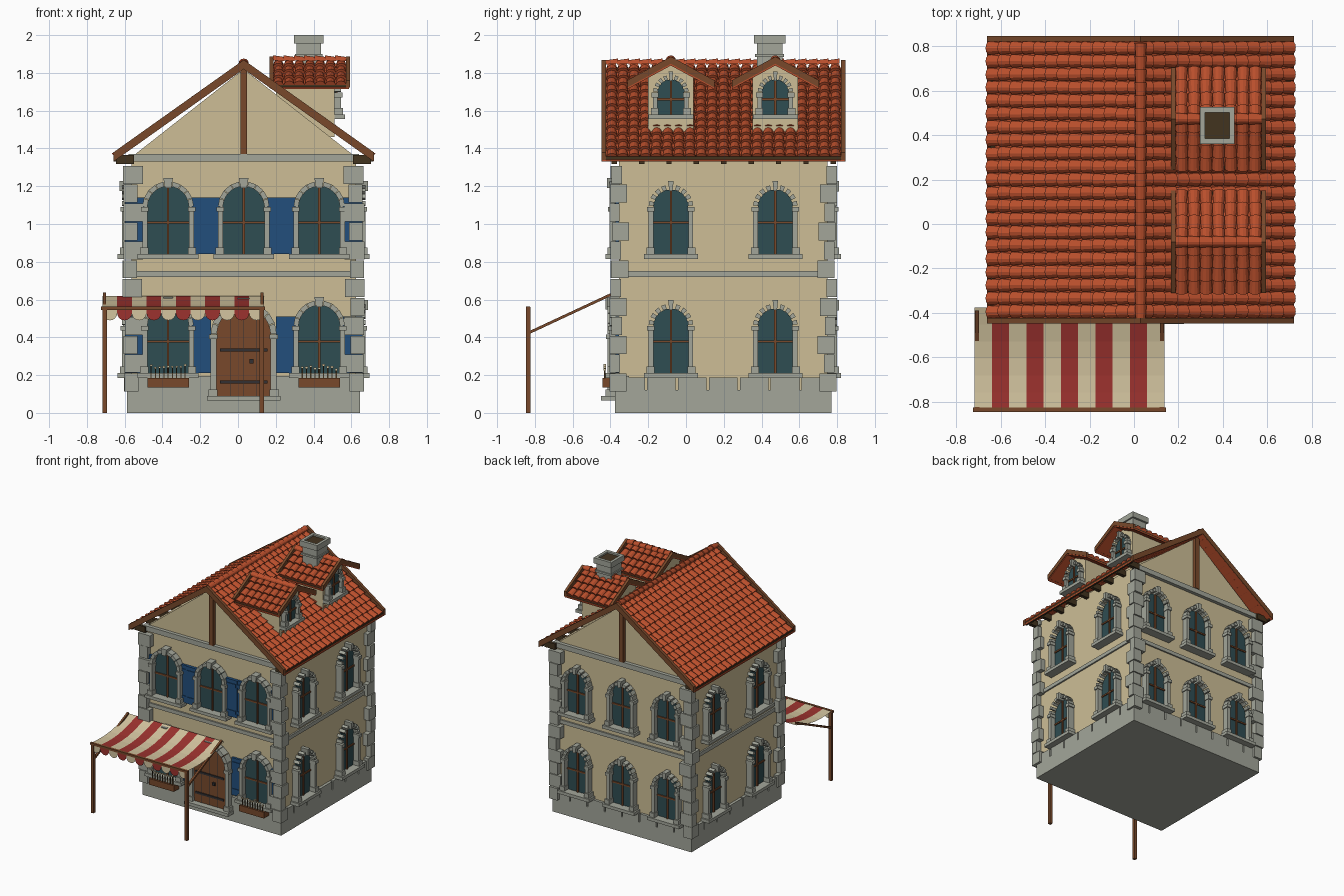
import bpy, bmesh, math, random
from mathutils import Matrix, Vector

if "Cube" in bpy.data.objects:
    bpy.data.objects.remove(bpy.data.objects["Cube"])

random.seed(3)
I = Matrix.Identity(4)


def material(name, r, g, b):
    lin = [((c / 255 + 0.055) / 1.055) ** 2.4 for c in (r, g, b)]
    m = bpy.data.materials.new(name)
    m.diffuse_color = (*lin, 1)
    m.use_nodes = True
    m.node_tree.nodes["Principled BSDF"].inputs["Base Color"].default_value = m.diffuse_color
    return m


WALL = material("cream plaster", 205, 190, 150)
STONE = material("grey stone", 163, 166, 154)
BLUE = material("blue paint", 34, 78, 124)
WOOD = material("brown wood", 120, 73, 43)
DARK = material("dark wood", 66, 51, 31)
TILE = material("terracotta", 188, 80, 45)
RED = material("red cloth", 156, 50, 46)
GLASS = material("teal glass", 47, 77, 82)
CLOTH = material("cream cloth", 212, 197, 160)
IRON = material("dark iron", 50, 48, 50)


class Part:
    """Collects simple solids into one named object."""
    all = []

    def __init__(self, name, mat):
        self.name, self.mat, self.bm = name, mat, bmesh.new()
        Part.all.append(self)

    def loft(self, a, b, M=I):
        va = [self.bm.verts.new(M @ Vector(p)) for p in a]
        vb = [self.bm.verts.new(M @ Vector(p)) for p in b]
        n = len(va)
        self.bm.faces.new(va)
        self.bm.faces.new(vb[::-1])
        for i in range(n):
            j = (i + 1) % n
            self.bm.faces.new((va[i], vb[i], vb[j], va[j]))

    def prism(self, pts, y0, y1, M=I):
        self.loft([(x, y0, z) for x, z in pts], [(x, y1, z) for x, z in pts], M)

    def box(self, x0, x1, y0, y1, z0, z1, M=I):
        self.prism([(x0, z0), (x1, z0), (x1, z1), (x0, z1)], y0, y1, M)

    def sheet(self, pts):
        self.bm.faces.new([self.bm.verts.new(p) for p in pts])

    def finish(self):
        bmesh.ops.recalc_face_normals(self.bm, faces=self.bm.faces)
        me = bpy.data.meshes.new(self.name)
        self.bm.to_mesh(me)
        me.materials.append(self.mat)
        bpy.context.collection.objects.link(bpy.data.objects.new(self.name, me))


CX, CY, HX, HY = 0.03, 0.197, 0.595, 0.552      # wall centre and half sizes
C = Matrix.Translation((CX, CY, 0))


def facing(x, y, deg):                          # local frame on a wall, outward = -y
    return Matrix.Translation((x, y, 0)) @ Matrix.Rotation(math.radians(deg), 4, 'Z')


# Walls with gables, foundation, string course, cornices
walls = Part("walls", WALL)
walls.prism([(-HX, 0.05), (HX, 0.05), (HX, 1.36), (0.58, 1.365), (0, 1.82), (-0.58, 1.365), (-HX, 1.36)], -HY, HY, C)
base = Part("foundation", STONE)
base.box(-0.617, 0.617, -0.573, 0.573, 0, 0.12, C)
base.box(-0.617, 0.617, -0.573, -0.5, 0.12, 0.195, C)
for deg, half, out in ((90, 0.573, 0.617), (-90, 0.573, 0.617), (180, 0.617, 0.573)):
    M = C @ facing(0, 0, deg)
    n = 7 if half < 0.6 else 8
    w = 2 * half / n
    for i in range(n):
        base.box(-half + i * w + 0.006, -half + (i + 1) * w - 0.006, -out, -out + 0.06, 0.12, 0.188, M)
bands = Part("stone_bands", STONE)
bands.box(-0.607, 0.607, -0.564, 0.564, 0.72, 0.75, C)
for s in (-1, 1):
    bands.box(-0.61, 0.61, s * 0.54, s * 0.58, 1.33, 1.37, C)

# Corner quoins, alternating long and short
quoins = Part("corner_quoins", STONE)
for sx in (-1, 1):
    for sy in (-1, 1):
        for i in range(12):
            lx, ly = (0.105, 0.055) if i % 2 else (0.075, 0.09)
            ox, oy = 0.636 + random.uniform(-0.008, 0.006), 0.597 + random.uniform(-0.008, 0.006)
            quoins.box(sx * (ox - lx), sx * ox, sy * (oy - ly), sy * oy, 0.113 + i * 0.1, 0.208 + i * 0.1, C)

# Windows
glass = Part("window_glass", GLASS)
bars = Part("window_bars", WOOD)
stone = Part("window_surrounds", STONE)


def arch(r, zb, zs, n=12):
    return [(-r, zb), (r, zb)] + [(r * math.cos(math.pi * i / n), zs + r * math.sin(math.pi * i / n)) for i in range(n + 1)]


def surround(M, r, zb, zs, jw, d, gap):
    for s in (-1, 1):
        stone.box(s * r, s * (r + jw), -d, 0, zb, zs, M)
        stone.box(s * (r - 0.005), s * (r + jw + 0.012), -d - 0.01, 0, zb, zb + 0.035, M)
        stone.box(s * (r - 0.005), s * (r + jw + 0.008), -d - 0.008, 0, zs - 0.025, zs, M)
    n, ro = 9, r + jw
    for i in range(n):
        a0, a1 = math.pi * (i + gap) / n, math.pi * (i + 1 - gap) / n
        key = i == n // 2
        r0, r1 = (r - 0.008, ro + 0.02) if key else (r, ro)
        pts = [(q * math.cos(a), zs + q * math.sin(a)) for q, a in ((r0, a0), (r1, a0), (r1, a1), (r0, a1))]
        stone.prism(pts, -d - 0.012 * key, 0, M)


def window(M, r, zb, zs, jw=0.026, d=0.05, gap=0.12):
    glass.prism(arch(r, zb, zs), -0.008, 0, M)
    bars.box(-0.006, 0.006, -0.018, 0, zb, zs + r, M)
    bars.box(-r, r, -0.016, 0, zb + (zs - zb) * 0.65, zb + (zs - zb) * 0.65 + 0.012, M)
    surround(M, r, zb, zs, jw, d, gap)
    stone.box(-r - jw - 0.025, r + jw + 0.025, -d - 0.022, 0, zb - 0.025, zb, M)


shutters = Part("shutters", BLUE)
boxes = Part("flower_boxes", WOOD)
stems = Part("plant_stems", DARK)
blooms = Part("plant_blooms", CLOTH)
for fl, z in enumerate((0.21, 0.84)):
    for k in (-1, 0, 1):
        F = facing(CX + k * 0.4, CY - HY, 0)
        window(facing(CX + k * 0.4, CY + HY, 180), 0.092, z, z + 0.25)
        if fl == 0 and k == 0:
            continue
        window(F, 0.11, z, z + 0.25, gap=0.03)
        for s in (-1, 1):                       # open shutters with rails
            d = 0.018 + 0.006 * (k == 0)
            shutters.box(s * 0.125, s * 0.228, -d, 0, z, z + 0.3, F)
            for zz in (0.03, 0.245):
                shutters.box(s * 0.135, s * 0.218, -d - 0.005, 0, z + zz, z + zz + 0.025, F)
        if fl == 0:                             # flower box with small plants
            boxes.box(-0.11, 0.11, -0.088, -0.01, 0.135, 0.184, F)
            for i in range(9):
                x, h = -0.09 + i * 0.0225, random.uniform(0.225, 0.25)
                stems.box(x - 0.003, x + 0.003, -0.078, -0.072, 0.18, h, F)
                blooms.box(x - 0.007, x + 0.007, -0.082, -0.068, h, h + 0.009, F)
    for y in (-0.08, 0.473):
        window(facing(CX + HX, y, 90), 0.092, z, z + 0.25, gap=0.2)
        window(facing(CX - HX, y, -90), 0.092, z, z + 0.25, gap=0.2)

# Door with step, hinges and ring
D = facing(CX, CY - HY, 0)
door = Part("door", WOOD)
door.prism(arch(0.143, 0.09, 0.415), -0.045, 0, D)
surround(D, 0.143, 0.09, 0.415, 0.032, 0.06, 0.03)
step = Part("door_step", STONE)
step.box(-0.195, 0.195, -0.095, 0, 0.065, 0.09, D)
iron = Part("door_iron", IRON)
for z in (0.155, 0.325):
    iron.box(-0.125, 0.125, -0.053, -0.04, z, z + 0.016, D)
iron.box(0.03, 0.052, -0.06, -0.04, 0.262, 0.284, D)
for i in (-1, 0, 1):
    iron.box(i * 0.07 - 0.0015, i * 0.07 + 0.0015, -0.047, -0.04, 0.09, 0.53, D)


# Gable roofs with barrel tiles; ridge runs along local y
def barrel(part, f, r0, r1, n=6):
    """f(end, across, up) gives a point; half barrel from end 0 to end 1."""
    ring = [(math.cos(math.pi * i / n), math.sin(math.pi * i / n)) for i in range(n + 1)]
    part.loft([f(0, r0 * c, r0 * s) for c, s in ring], [f(1, r1 * c, r1 * s) for c, s in ring])


def roof(name, M, half, rise, zr, y0, y1, cols, rows, bw, h):
    tiles, board, eave = Part(name + "_tiles", TILE), Part(name + "_gable_boards", WOOD), Part(name + "_eave_boards", DARK)
    L = math.hypot(half, rise)
    c, sn = half / L, rise / L
    pw, pl = (y1 - y0 - 2 * bw) / cols, L / rows
    R = pw * 0.53
    for s in (-1, 1):
        def strip(t0, t1):
            return [(0, zr - t0), (s * half, zr - rise - t0), (s * half, zr - rise - t1), (0, zr - t1)]
        tiles.prism(strip(R + 0.004, R + 0.014), y0 + 0.005, y1 - 0.005, M)
        for ya in (y0, y1 - bw):
            board.prism(strip(-0.004, h), ya, ya + bw, M)
        eave.box(s * (half - 0.018), s * (half - 0.004), y0 + bw, y1 - bw, zr - rise - h, zr - rise - 0.018, M)
        for i in range(cols):
            for j in range(rows):
                yc = y0 + bw + (i + 0.5) * pw + random.uniform(-0.002, 0.002)

                def f(e, u, w):
                    a, b = (j + e * 1.1) * pl, w - R - 0.006 + 0.010 * e
                    return M @ Vector((s * (a * c + b * sn), yc + u, zr - a * sn + b * c))
                barrel(tiles, f, R * 0.78, R)
    n = cols
    for i in range(n):
        def g(e, u, w):
            return M @ Vector((u, y0 + bw + (i + e * 1.08) * pw * 0.99, zr - 0.02 + w + 0.004 * e))
        barrel(tiles, g, 0.022, 0.027)


roof("main_roof", Matrix.Translation((CX, 0, 0)), 0.69, 0.49, 1.865, -0.447, 0.845, 21, 13, 0.024, 0.045)

# Gable posts and rafter tails
posts = Part("gable_posts", WOOD)
tails = Part("rafter_tails", DARK)
for s in (-1, 1):
    posts.box(-0.018, 0.018, s * 0.545, s * 0.585, 1.37, 1.825, C)
    for i in range(9):
        y = -0.38 + i * 0.145
        tails.box(CX + s * 0.58, CX + s * 0.675, y - 0.014, y + 0.014, 1.318, 1.365)

# Dormers on the right slope
dormer = Part("dormer_walls", WALL)
for k, yc in enumerate((-0.08, 0.473)):
    M = facing(0.38, yc, 90)
    dormer.prism([(-0.12, 1.46), (0.12, 1.46), (0.12, 1.775), (0, 1.845), (-0.12, 1.775)], -0.13, 0.18, M)
    roof("dormer_roof_%d" % (k + 1), M, 0.23, 0.125, 1.882, -0.213, 0.213, 7, 4, 0.02, 0.034)
    window(facing(0.51, yc, 90), 0.07, 1.58, 1.695, 0.024, 0.035, 0.2)

# Chimney
chimney = Part("chimney", STONE)
chimney.box(0.31, 0.44, 0.375, 0.51, 1.5, 1.96)
chimney.box(0.297, 0.453, 0.36, 0.526, 1.955, 1.985)
chimney.box(0.302, 0.448, 0.366, 0.52, 1.885, 1.9)
for a, b in ((0.297, 0.32), (0.43, 0.453)):
    chimney.box(a, b, 0.36, 0.526, 1.98, 2.0)
for a, b in ((0.36, 0.384), (0.502, 0.526)):
    chimney.box(0.32, 0.43, a, b, 1.98, 2.0)
flue = Part("chimney_flue", DARK)
flue.box(0.32, 0.43, 0.384, 0.502, 1.97, 1.988)

# Striped awning: sagging cloth with scalloped valance
cream, red = Part("awning_cream_stripes", CLOTH), Part("awning_red_stripes", RED)
X0, SW, N = -0.717, 0.0776, 6


def sag(t):
    return -0.375 - 0.46 * t, 0.62 - 0.06 * t - 0.03 * math.sin(math.pi * t)


for i in range(11):
    part, xa, xb = (red if i % 2 else cream), X0 + i * SW, X0 + (i + 1) * SW
    for j in range(N):
        (ya, za), (yb, zb) = sag(j / N), sag((j + 1) / N)
        part.sheet([(xa, ya, za), (xa, yb, zb), (xb, yb, zb), (xb, ya, za)])
    arc = [(xa + SW / 2 - SW / 2 * math.cos(math.pi * q / 8), -0.838, 0.528 - 0.038 * math.sin(math.pi * q / 8)) for q in range(9)]
    part.sheet([(xb, -0.838, 0.56), (xa, -0.838, 0.56)] + arc)

# Awning frame
frame = Part("awning_frame", WOOD)
frame.box(-0.725, 0.143, -0.846, -0.826, 0.545, 0.562)
for x in (-0.706, 0.126):
    frame.box(x - 0.012, x + 0.012, -0.846, -0.822, 0, 0.56)
    frame.loft([(x + a, -0.39, 0.63 + b) for a, b in ((-0.008, -0.008), (0.008, -0.008), (0.008, 0.008), (-0.008, 0.008))],
               [(x + a, -0.83, 0.425 + b) for a, b in ((-0.008, -0.008), (0.008, -0.008), (0.008, 0.008), (-0.008, 0.008))])

for p in Part.all:
    p.finish()
